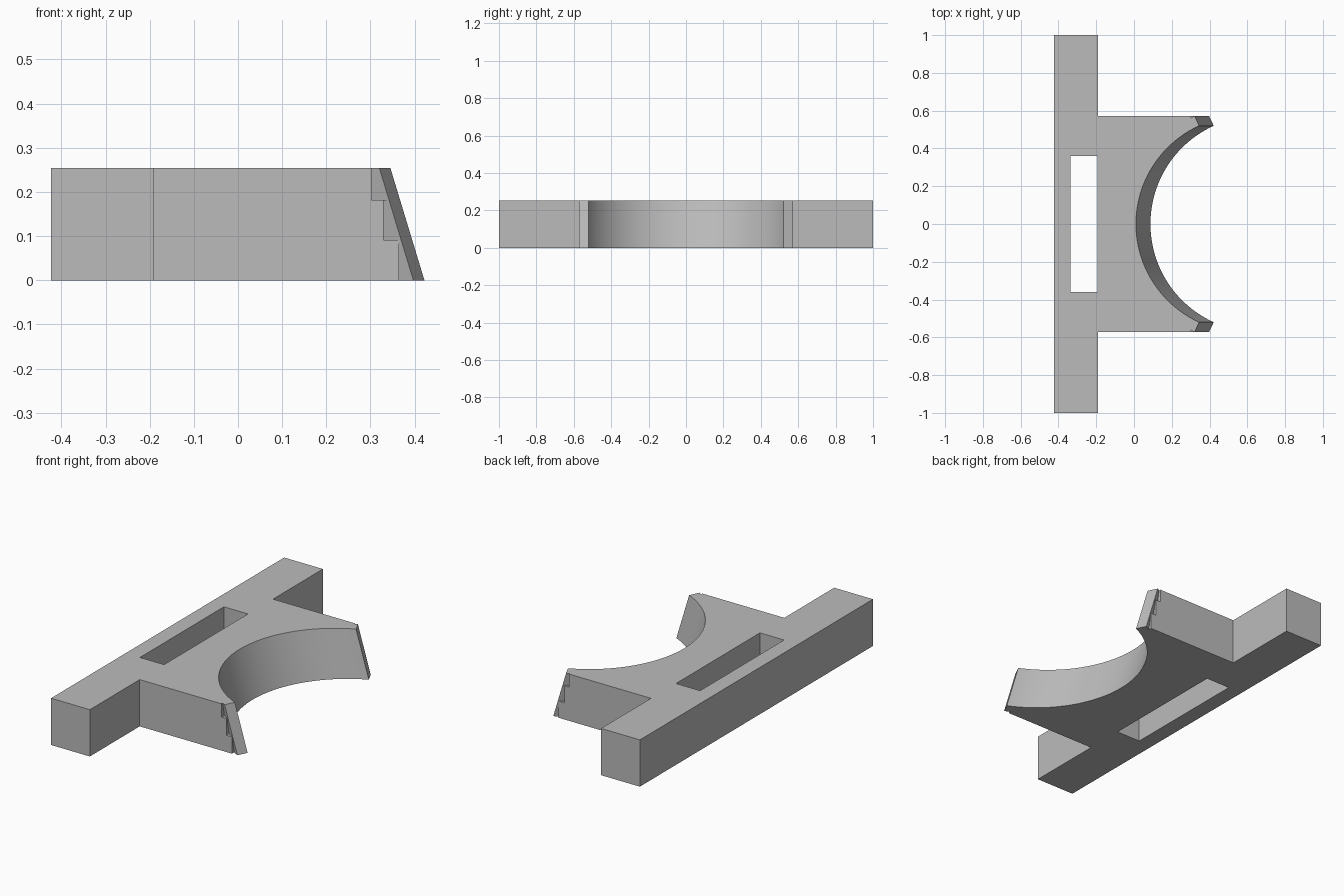
import bpy, bmesh, math
from mathutils import Vector

cube = bpy.data.objects.get("Cube")
if cube:
    bpy.data.objects.remove(cube, do_unlink=True)

HEIGHT = 0.254
LEAN = 0.077          # how far the cradle end leans out from top to bottom
BACK, SHOULDER = -0.423, -0.19
SIDE, TIP_Y = 0.572, 0.52
TIP_X, LIP_X = 0.32, 0.345
RADIUS, CENTRE = 0.571, 0.581

grey = bpy.data.materials.new("plain grey")
grey.use_nodes = True
grey.diffuse_color = (0.5, 0.5, 0.5, 1)
grey.node_tree.nodes["Principled BSDF"].inputs["Base Color"].default_value = (0.5, 0.5, 0.5, 1)


def finish(name, bm):
    bmesh.ops.recalc_face_normals(bm, faces=bm.faces)
    mesh = bpy.data.meshes.new(name)
    bm.to_mesh(mesh)
    bm.free()
    mesh.materials.append(grey)
    obj = bpy.data.objects.new(name, mesh)
    bpy.context.collection.objects.link(obj)
    return obj


def loft(name, bottom, top):
    """Solid between two matching outlines of 3D points."""
    bm = bmesh.new()
    low = [bm.verts.new(p) for p in bottom]
    high = [bm.verts.new(p) for p in top]
    bm.faces.new(low[::-1])
    bm.faces.new(high)
    for i in range(len(low)):
        j = (i + 1) % len(low)
        bm.faces.new((low[i], low[j], high[j], high[i]))
    return finish(name, bm)


# Outline: crossbar, two arms and the round cradle between their tips
def outline(z):
    lean = LEAN * (1 - z / HEIGHT)
    half = math.asin(TIP_Y / RADIUS)
    steps = 48
    arc = []
    for i in range(steps + 1):
        a = -half + 2 * half * i / steps
        arc.append((CENTRE + lean - RADIUS * math.cos(a), RADIUS * math.sin(a)))
    points = [(BACK, -1), (SHOULDER, -1), (SHOULDER, -SIDE), (TIP_X + lean, -SIDE)]
    points += arc
    points += [(x, -y) for x, y in reversed(points[:4])]
    return [Vector((x, y, z)) for x, y in points]


bracket = loft("cradle_bracket", outline(0), outline(HEIGHT))

# Rectangular slot through the middle
slot = [(-0.337, -0.36), (-0.192, -0.36), (-0.192, 0.36), (-0.337, 0.36)]
cutters = [loft("slot_cutter", [(x, y, -0.1) for x, y in slot],
                [(x, y, HEIGHT + 0.1) for x, y in slot])]


# Stepped wedge notches behind each leaning tip
def notch_section(riser, z, side):
    edge = TIP_X + LEAN * (1 - z / HEIGHT) - 0.001
    slope, out = 0.6, 0.01
    depth = slope * (edge - riser)
    points = [(riser, SIDE + out), (edge + out / slope, SIDE + out), (riser, SIDE - depth)]
    return [(x, side * y, z) for x, y in points]


for side in (-1, 1):
    for riser, z0, z1 in ((0.302, 0.182, HEIGHT + 0.01), (0.33, 0.091, 0.181), (0.364, -0.01, 0.09)):
        cutters.append(loft("notch_cutter", notch_section(riser, z0, side),
                            notch_section(riser, z1, side)))

bpy.context.view_layer.objects.active = bracket
for cutter in cutters:
    cut = bracket.modifiers.new("cut", "BOOLEAN")
    cut.operation = "DIFFERENCE"
    cut.solver = "EXACT"
    cut.object = cutter
    bpy.ops.object.modifier_apply(modifier=cut.name)
    bpy.data.objects.remove(cutter, do_unlink=True)

# Smooth cradle, crisp edges
bpy.ops.object.select_all(action="DESELECT")
bracket.select_set(True)
bpy.ops.object.shade_smooth_by_angle(angle=math.radians(20))
